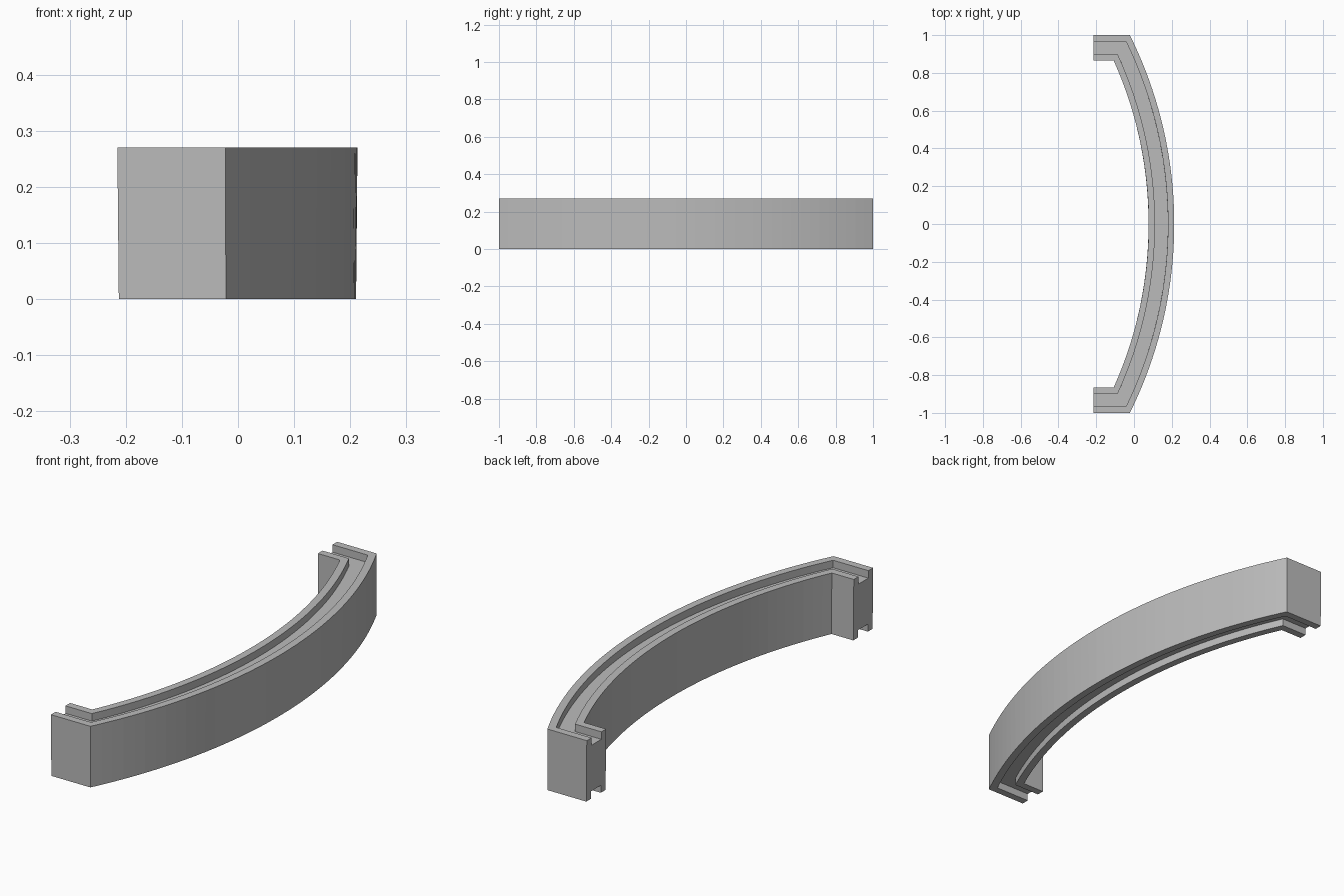
import bpy, bmesh, math

cube = bpy.data.objects.get("Cube")
if cube:
    bpy.data.objects.remove(cube)

HEIGHT, WIDTH, WALL, GROOVE = 0.27, 0.135, 0.033, 0.033
RADIUS, APEX_X, LEG_X = 2.245, 0.213, -0.215
SEGMENTS = 40
DRAFT = 0.012  # slight narrowing towards the base


def rail_path(inset):
    """Plan outline at a given inset from the outer face: leg, arc, leg."""
    r, y_end = RADIUS - inset, 1 - inset
    sweep = math.asin(y_end / r)
    points = [(LEG_X, -y_end)]
    for i in range(SEGMENTS + 1):
        a = sweep * (2 * i / SEGMENTS - 1)
        points.append((APEX_X - RADIUS + r * math.cos(a), r * math.sin(a)))
    points.append((LEG_X, y_end))
    return points


# H-shaped section: (inset, height), grooved on top and underneath
top = [(0, HEIGHT), (WALL, HEIGHT), (WALL, HEIGHT - GROOVE),
       (WIDTH - WALL, HEIGHT - GROOVE), (WIDTH - WALL, HEIGHT), (WIDTH, HEIGHT)]
section = top + [(d, HEIGHT - z) for d, z in reversed(top)]

# Sweep the section along the mitred path
bm = bmesh.new()
rails = []
for d, z in section:
    taper = 1 - DRAFT * (1 - z / HEIGHT)
    rails.append([bm.verts.new((x * taper, y, z)) for x, y in rail_path(d)])
for k, rail in enumerate(rails):
    other = rails[(k + 1) % len(rails)]
    for i in range(len(rail) - 1):
        bm.faces.new((rail[i], rail[i + 1], other[i + 1], other[i]))

# End caps
for end in (0, -1):
    bm.faces.new([rail[end] for rail in rails])
bmesh.ops.recalc_face_normals(bm, faces=bm.faces)

mesh = bpy.data.meshes.new("curved_grooved_rail")
bm.to_mesh(mesh)
bm.free()
rail_obj = bpy.data.objects.new("curved_grooved_rail", mesh)
bpy.context.collection.objects.link(rail_obj)

# Plain grey finish
grey = bpy.data.materials.new("light_grey")
grey.use_nodes = True
colour = (0.5, 0.5, 0.5, 1)
grey.diffuse_color = colour
grey.node_tree.nodes["Principled BSDF"].inputs["Base Color"].default_value = colour
mesh.materials.append(grey)
